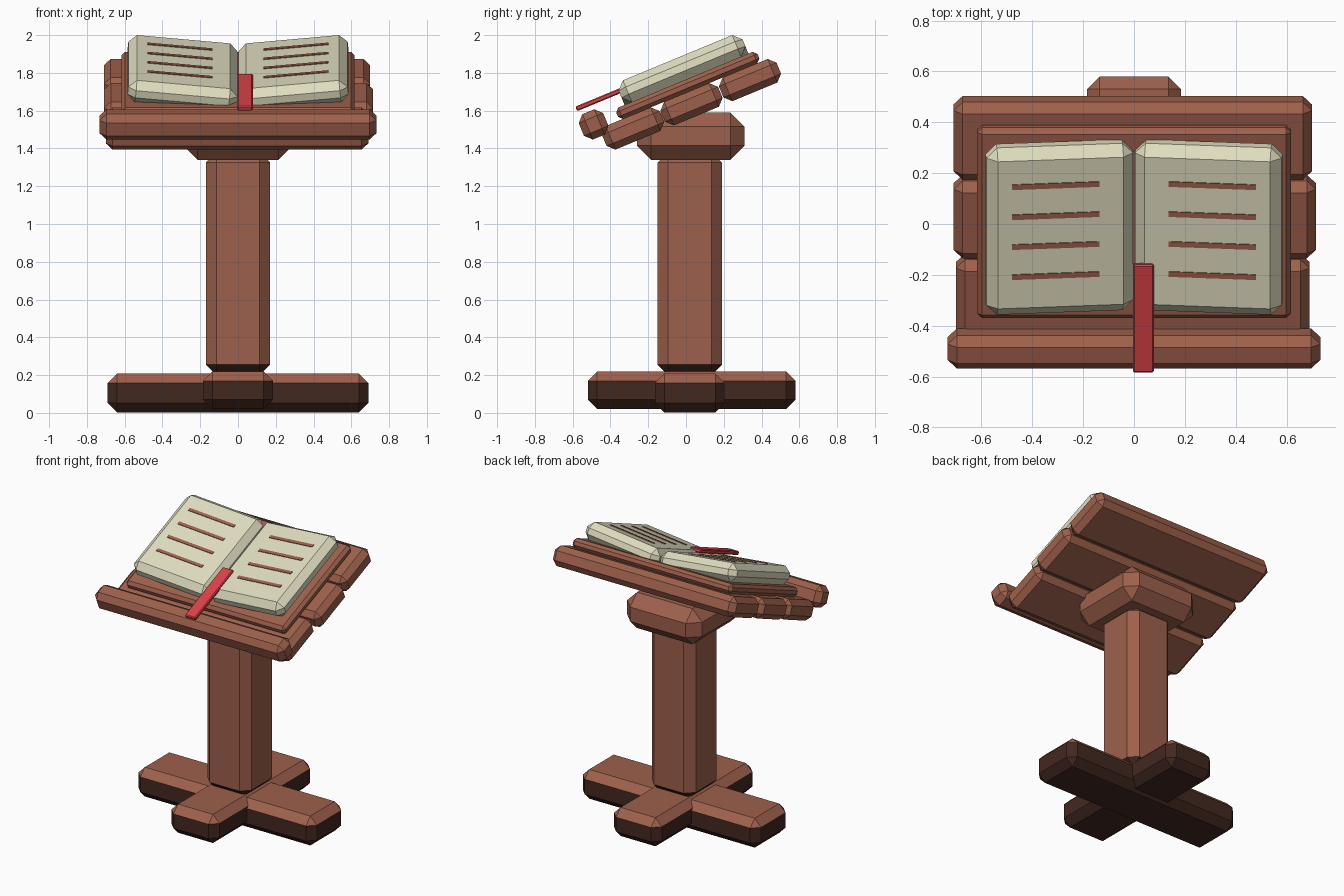
import bpy, bmesh, math
from mathutils import Matrix, Vector

if "Cube" in bpy.data.objects:
    bpy.data.objects.remove(bpy.data.objects["Cube"])


def material(name, rgb):
    m = bpy.data.materials.new(name)
    m.diffuse_color = (*rgb, 1)
    m.use_nodes = True
    m.node_tree.nodes["Principled BSDF"].inputs["Base Color"].default_value = m.diffuse_color
    return m


WOOD = material("brown wood", (0.34, 0.118, 0.072))
DARK = material("dark wood", (0.055, 0.021, 0.014))
PAPER = material("cream paper", (0.74, 0.72, 0.52))
RED = material("red ribbon", (0.70, 0.055, 0.065))


def block(name, center, size, chamfer, mat, frame=Matrix.Identity(4), dark_below=None):
    """Chamfered box; faces whose centre lies below dark_below get the dark wood."""
    bm = bmesh.new()
    bmesh.ops.create_cube(bm, size=1)
    bmesh.ops.scale(bm, vec=Vector(size), verts=bm.verts)
    if chamfer:
        bmesh.ops.bevel(bm, geom=bm.edges[:], offset=chamfer, offset_type='OFFSET',
                        segments=1, profile=0.5, affect='EDGES')
    bmesh.ops.transform(bm, matrix=frame @ Matrix.Translation(center), verts=bm.verts)
    if dark_below is not None:
        for f in bm.faces:
            if f.calc_center_median().z < dark_below:
                f.material_index = 1
    me = bpy.data.meshes.new(name)
    bm.to_mesh(me)
    bm.free()
    me.materials.append(mat)
    me.materials.append(DARK) if dark_below is not None else None
    ob = bpy.data.objects.new(name, me)
    bpy.context.collection.objects.link(ob)
    return ob


# Crossed feet, dark on the sides and underneath
block("cross_foot", (0, 0.02, 0.105), (1.38, 0.37, 0.205), 0.05, WOOD, dark_below=0.15)
block("long_foot", (0, 0.03, 0.12), (0.37, 1.10, 0.20), 0.05, WOOD, dark_below=0.165)

# Post and the block under the desk
block("post", (0, 0.02, 0.79), (0.34, 0.34, 1.18), 0.055, WOOD, dark_below=0.26)
block("desk_support", (0, 0.025, 1.465), (0.58, 0.57, 0.25), 0.075, WOOD)

# Sloping frame shared by the desk and the book
SLOPE = Matrix.Translation((0, 0.02, 1.63)) @ Matrix.Rotation(math.radians(22.5), 4, 'X')

# Desk planks and front ledge
for i, (x, u, length) in enumerate([(-0.005, -0.325, 1.39), (0.003, 0.01, 1.425), (-0.005, 0.345, 1.41)]):
    block(f"desk_plank_{i + 1}", (x, u, 0), (length, 0.33, 0.135), 0.036, WOOD, SLOPE)
block("book_ledge", (0, -0.51, 0.10), (1.465, 0.14, 0.145), 0.036, WOOD, SLOPE)

# Book cover
block("book_cover", (0, 0.03, 0.10), (1.235, 0.81, 0.065), 0.02, WOOD, SLOPE)

# Two raised page blocks with written lines
for side, s in (("left", -1), ("right", 1)):
    page = (SLOPE @ Matrix.Translation((s * 0.294, 0.036, 0.17))
            @ Matrix.Rotation(math.radians(-5.5 * s), 4, 'Y'))
    block(f"{side}_pages", (0, 0, 0), (0.58, 0.71, 0.125), 0.042, PAPER, page)
    for i, u in enumerate((0.203, 0.075, -0.052, -0.18)):
        block(f"{side}_text_line_{i + 1}", (s * 0.02, u, 0.0625), (0.345, 0.022, 0.008), 0,
              WOOD, page)

# Bookmark ribbon
block("bookmark", (0.037, -0.333, 0.211), (0.083, 0.46, 0.026), 0.006, RED, SLOPE)
